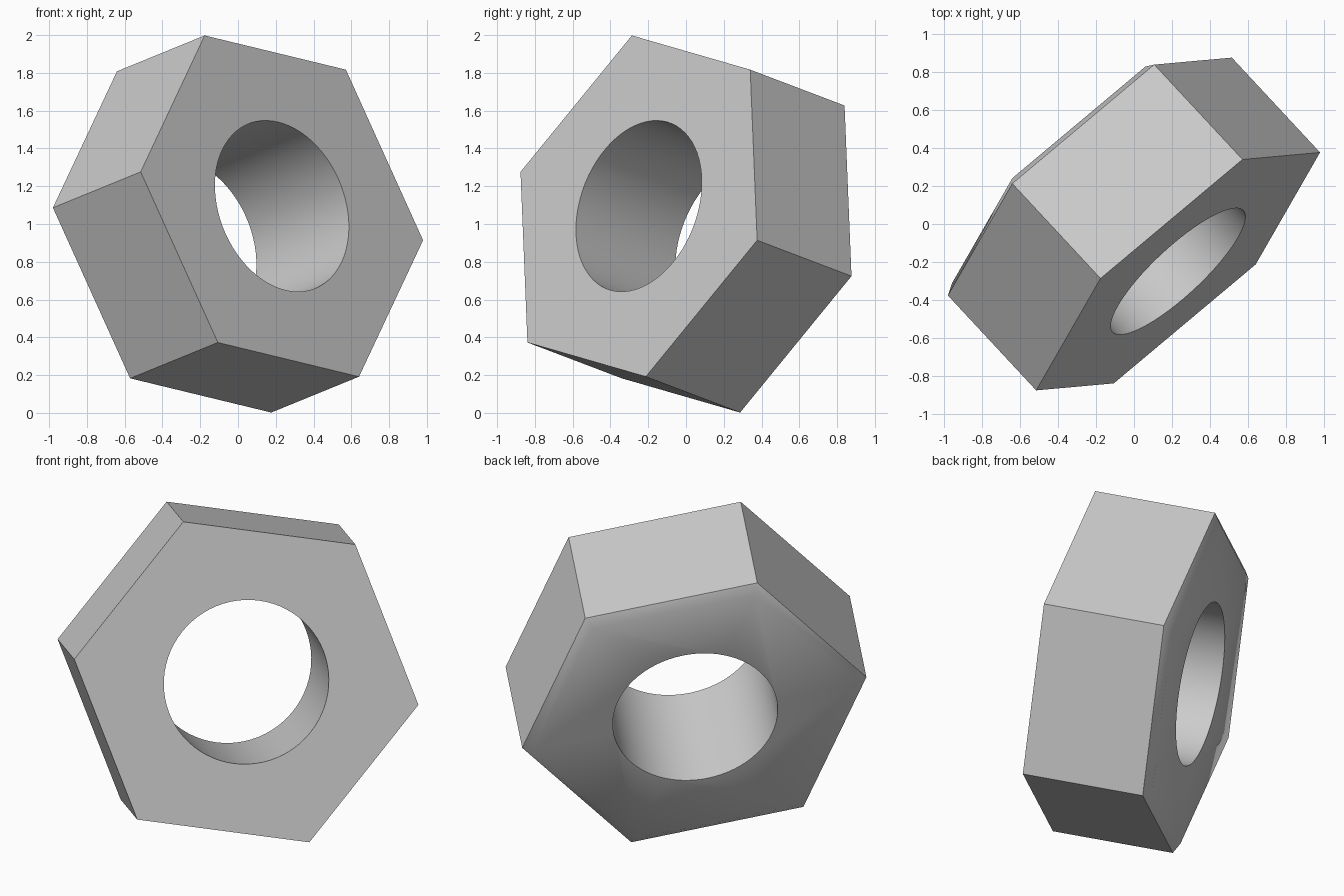
import bpy, bmesh, math
from mathutils import Vector, Matrix

cube = bpy.data.objects.get("Cube")
if cube:
    bpy.data.objects.remove(cube, do_unlink=True)

SIDES = 6
ARC = 12                 # hole segments per hexagon side
RADIUS = 0.992
HALF = 0.354             # half the length of the straight sides
HOLE = 0.47
CHAMFER_IN, CHAMFER_UP = 0.062, 0.038

metal = bpy.data.materials.new("light_grey")
metal.use_nodes = True
grey = (0.6, 0.6, 0.6, 1)
metal.diffuse_color = grey
metal.node_tree.nodes["Principled BSDF"].inputs["Base Color"].default_value = grey

bm = bmesh.new()


def ring(radius, z, count):
    return [bm.verts.new((radius * math.cos(math.tau * i / count),
                          radius * math.sin(math.tau * i / count), z))
            for i in range(count)]


def bridge(a, b):
    n = len(a)
    for i in range(n):
        j = (i + 1) % n
        bm.faces.new((a[i], a[j], b[j], b[i]))


def holed_face(outer, hole):
    # One face between each hexagon side and its arc of the hole
    n = len(hole)
    for i in range(SIDES):
        arc = [hole[(i * ARC + k) % n] for k in range(ARC, -1, -1)]
        bm.faces.new([outer[i], outer[(i + 1) % SIDES]] + arc)


# Hexagonal body, chamfered on the back end only
front = ring(RADIUS, -HALF, SIDES)
back = ring(RADIUS, HALF, SIDES)
back_rim = ring(RADIUS - CHAMFER_IN, HALF + CHAMFER_UP, SIDES)
hole_front = ring(HOLE, -HALF, SIDES * ARC)
hole_back = ring(HOLE, HALF + CHAMFER_UP, SIDES * ARC)
bridge(front, back)
bridge(back, back_rim)
bridge(hole_front, hole_back)
holed_face(front, hole_front)
holed_face(back_rim, hole_back)
bmesh.ops.recalc_face_normals(bm, faces=bm.faces[:])

# Tilt: local z runs from front to back, local x points at the top corner
axis = Vector((-0.465, 0.5, -0.19)).normalized()
corner = Vector((-0.4075, -0.0375, 0.9025))
corner = (corner - axis * corner.dot(axis)).normalized()
side = axis.cross(corner)
tilt = Matrix((corner, side, axis)).transposed().to_4x4()
bm.transform(Matrix.Translation((0, 0, 1)) @ tilt)

mesh = bpy.data.meshes.new("hex_nut")
bm.to_mesh(mesh)
bm.free()
mesh.materials.append(metal)
nut = bpy.data.objects.new("hex_nut", mesh)
bpy.context.collection.objects.link(nut)

# Soft blend over the chamfer, crisp edges elsewhere
bpy.ops.object.select_all(action='DESELECT')
nut.select_set(True)
bpy.context.view_layer.objects.active = nut
bpy.ops.object.shade_smooth_by_angle(angle=math.radians(42))
